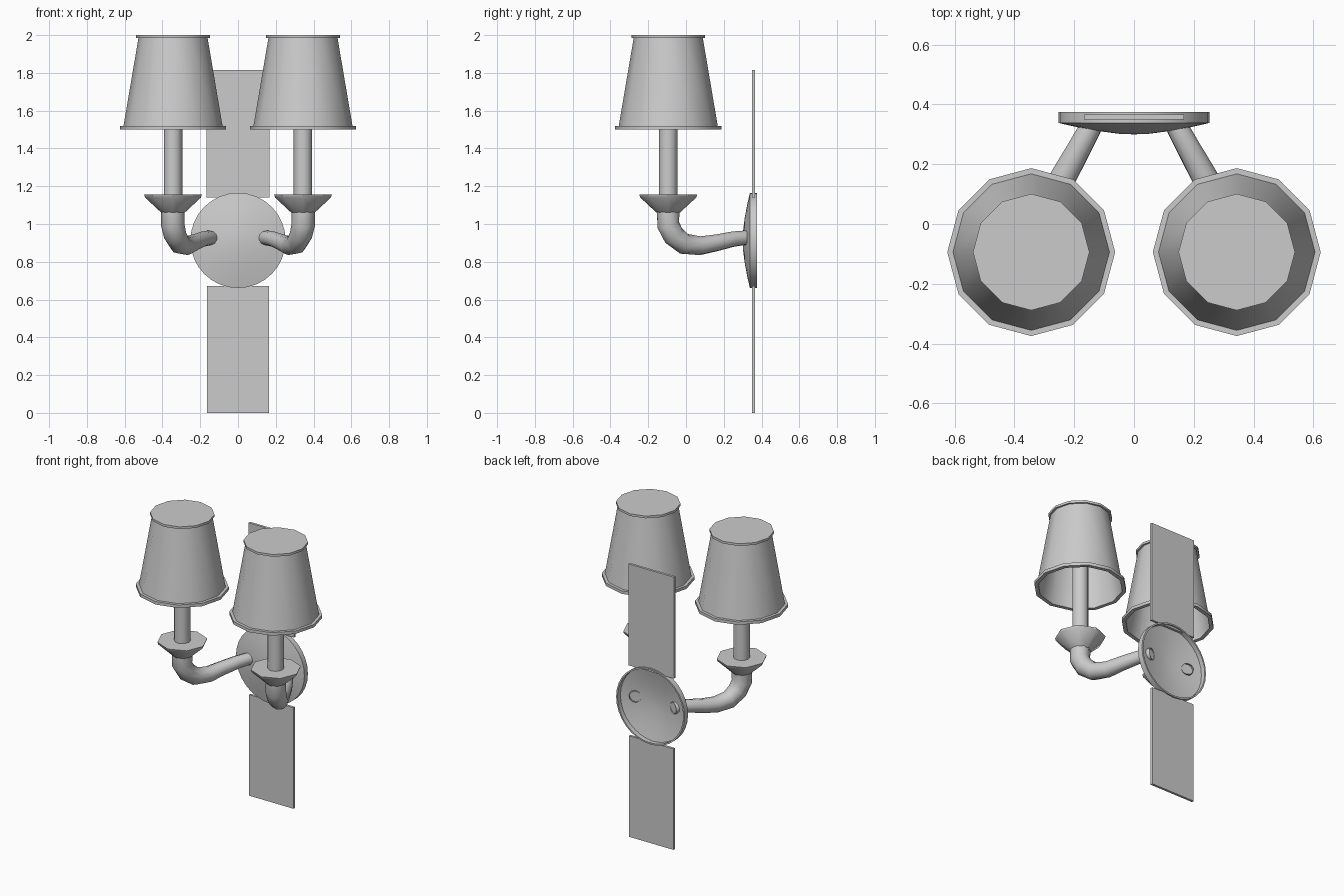
import bpy, bmesh, math
from mathutils import Matrix, Vector

default = bpy.data.objects.get("Cube")
if default:
    bpy.data.objects.remove(default, do_unlink=True)

# One plain grey finish
grey = bpy.data.materials.new("plain_grey")
grey.use_nodes = True
color = (0.6, 0.6, 0.6, 1)
grey.diffuse_color = color
grey.node_tree.nodes["Principled BSDF"].inputs["Base Color"].default_value = color


def finish(obj, angle=40):
    """Assign the material and smooth the shallow edges."""
    obj.data.materials.append(grey)
    bpy.ops.object.select_all(action='DESELECT')
    obj.select_set(True)
    bpy.context.view_layer.objects.active = obj
    if obj.type == 'CURVE':
        bpy.ops.object.convert(target='MESH')
        obj = bpy.context.object
    bpy.ops.object.shade_smooth_by_angle(angle=math.radians(angle))
    return obj


def lathe(name, profile, sides, matrix):
    """Revolve a (radius, height) profile around the local z axis."""
    bm = bmesh.new()
    verts = [bm.verts.new((r, 0, h)) for r, h in profile]
    edges = [bm.edges.new(pair) for pair in zip(verts, verts[1:])]
    bmesh.ops.spin(bm, geom=verts + edges, cent=(0, 0, 0), axis=(0, 0, 1),
                   angle=math.tau, steps=sides)
    bmesh.ops.remove_doubles(bm, verts=bm.verts, dist=0.0005)
    bmesh.ops.recalc_face_normals(bm, faces=bm.faces)
    bm.transform(matrix)
    mesh = bpy.data.meshes.new(name)
    bm.to_mesh(mesh)
    bm.free()
    obj = bpy.data.objects.new(name, mesh)
    bpy.context.collection.objects.link(obj)
    return finish(obj)


def slab(name, half_width, z0, z1, y0, y1):
    bm = bmesh.new()
    bmesh.ops.create_cube(bm, size=1)
    bm.transform(Matrix.Translation((0, (y0 + y1) / 2, (z0 + z1) / 2))
                 @ Matrix.Diagonal((2 * half_width, y1 - y0, z1 - z0, 1)))
    mesh = bpy.data.meshes.new(name)
    bm.to_mesh(mesh)
    bm.free()
    obj = bpy.data.objects.new(name, mesh)
    bpy.context.collection.objects.link(obj)
    finish(obj)


def tube(name, path):
    """Tapered open tube through (x, y, z, radius) points."""
    curve = bpy.data.curves.new(name, 'CURVE')
    curve.dimensions = '3D'
    curve.bevel_depth = 1
    curve.bevel_resolution = 3
    spline = curve.splines.new('POLY')
    spline.points.add(len(path) - 1)
    for point, (x, y, z, r) in zip(spline.points, path):
        point.co = (x, y, z, 1)
        point.radius = r
    spline.use_smooth = True
    obj = bpy.data.objects.new(name, curve)
    bpy.context.collection.objects.link(obj)
    finish(obj, 50)


# Flat wall strips above and below the rosette
slab("upper_back_strip", 0.167, 1.14, 1.815, 0.35, 0.366)
slab("lower_back_strip", 0.163, 0, 0.672, 0.35, 0.366)

# Hollow domed rosette, opening towards the wall
dome = [(0, 0.30), (0.05, 0.302), (0.12, 0.311), (0.19, 0.324), (0.252, 0.338)]
shell = dome + [(0.252, 0.375), (0.242, 0.375), (0.242, 0.344)]
shell += [(r, y + 0.008) for r, y in reversed(dome[:-1])]
lathe("wall_rosette", shell, 32,
      Matrix.Translation((0, 0, 0.913)) @ Matrix.Rotation(-math.pi / 2, 4, 'X'))

# Profiles of the lamp parts
shade = [(0, 2), (0.195, 2), (0.195, 1.985), (0.183, 1.985), (0.262, 1.52),
         (0.281, 1.52), (0.281, 1.5), (0.256, 1.5), (0.256, 1.52),
         (0.177, 1.98), (0, 1.98)]
drip_pan = [(0, 1.155), (0.153, 1.155), (0.148, 1.14), (0.062, 1.06), (0, 1.06)]
candle = [(0, 1.15), (0.049, 1.15), (0.049, 1.7), (0, 1.7)]
arm = [(0.345, -0.094, 1.07, 0.062), (0.345, -0.094, 0.995, 0.062),
       (0.333, -0.066, 0.94, 0.06), (0.308, -0.01, 0.895, 0.056),
       (0.27, 0.075, 0.885, 0.05), (0.235, 0.16, 0.9, 0.045),
       (0.185, 0.25, 0.92, 0.041), (0.155, 0.305, 0.926, 0.039),
       (0.14, 0.335, 0.926, 0.038)]

# Two mirrored lamps
for side, sign in (("left", 1), ("right", -1)):
    spot = Matrix.Translation(Vector((sign * 0.344, -0.094, 0)))
    lathe(side + "_lampshade", shade, 12, spot)
    lathe(side + "_drip_pan", drip_pan, 8, spot)
    lathe(side + "_candle", candle, 12, spot)
    tube(side + "_arm", [(sign * x, y, z, r) for x, y, z, r in arm])
